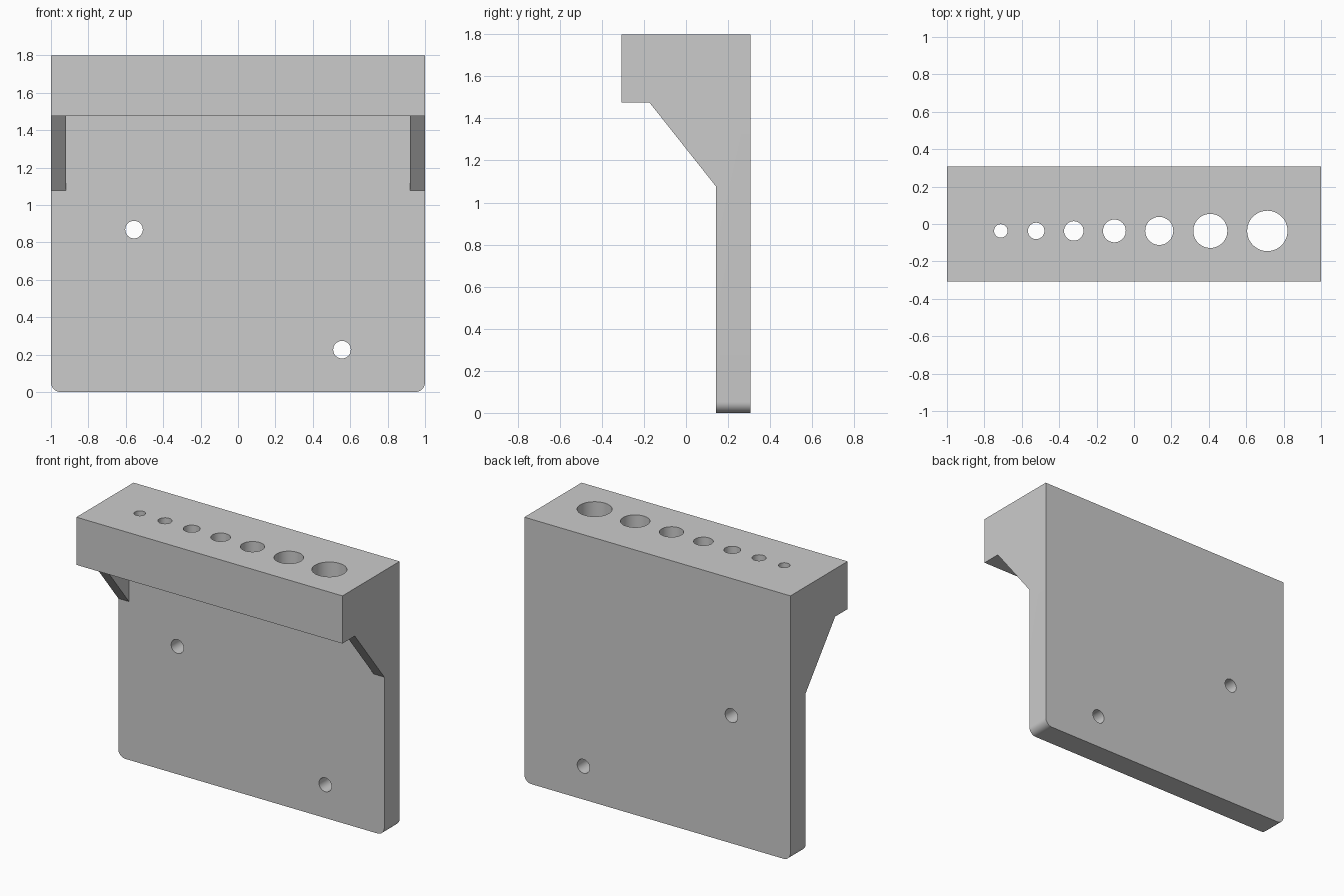
import bpy, bmesh
from math import pi
from mathutils import Matrix, Vector

if "Cube" in bpy.data.objects:
    bpy.data.objects.remove(bpy.data.objects["Cube"])


def make_object(name, bm):
    bmesh.ops.recalc_face_normals(bm, faces=bm.faces)
    mesh = bpy.data.meshes.new(name)
    bm.to_mesh(mesh)
    bm.free()
    obj = bpy.data.objects.new(name, mesh)
    bpy.context.collection.objects.link(obj)
    return obj


def side_prism(profile, x0, x1):
    """Extrude a (y, z) profile along x."""
    bm = bmesh.new()
    face = bm.faces.new([bm.verts.new((x0, y, z)) for y, z in profile])
    ext = bmesh.ops.extrude_face_region(bm, geom=[face])
    verts = [g for g in ext["geom"] if isinstance(g, bmesh.types.BMVert)]
    bmesh.ops.translate(bm, verts=verts, vec=(x1 - x0, 0, 0))
    return bm


def drill(name, center, radius, depth, along_y=False):
    bm = bmesh.new()
    mat = Matrix.Translation(center)
    if along_y:
        mat = mat @ Matrix.Rotation(pi / 2, 4, 'X')
    bmesh.ops.create_cone(bm, cap_ends=True, segments=48, radius1=radius,
                          radius2=radius, depth=depth, matrix=mat)
    return make_object(name, bm)


def combine(target, other, operation):
    mod = target.modifiers.new(other.name, 'BOOLEAN')
    mod.operation = operation
    mod.solver = 'EXACT'
    mod.object = other
    other.hide_render = True
    bpy.context.view_layer.objects.active = target
    bpy.ops.object.modifier_apply(modifier=mod.name)
    bpy.data.objects.remove(other)


TOP, SHELF, BACK, PLATE = 1.8, 1.476, 0.307, 0.143

# Back plate and top shelf as one L-shaped solid
bm = side_prism([(BACK, 0), (BACK, TOP), (-BACK, TOP), (-BACK, SHELF),
                 (PLATE, SHELF), (PLATE, 0)], -1, 1)
# Rounded bottom corners
corners = [e for e in bm.edges
           if all(v.co.z < 0.001 for v in e.verts)
           and abs(e.verts[0].co.x - e.verts[1].co.x) < 0.001]
bmesh.ops.bevel(bm, geom=corners, offset=0.052, offset_type='OFFSET',
                segments=8, profile=0.5, affect='EDGES')
holder = make_object("drill_bit_holder", bm)

# Triangular gussets at both ends
for x0, x1 in ((-1, -0.92), (0.92, 1)):
    gusset = make_object("gusset", side_prism(
        [(PLATE, SHELF), (-0.174, SHELF), (PLATE, 1.076)], x0, x1))
    combine(holder, gusset, 'UNION')

# Graduated row of holes through the shelf
for x, r in ((-0.712, 0.036), (-0.523, 0.044), (-0.322, 0.052), (-0.105, 0.061),
             (0.135, 0.075), (0.408, 0.091), (0.713, 0.108)):
    combine(holder, drill("bit_hole", Vector((x, -0.037, 1.64)), r, 0.5), 'DIFFERENCE')

# Mounting holes through the plate
for x, z in ((-0.556, 0.868), (0.556, 0.226)):
    combine(holder, drill("screw_hole", Vector((x, 0.225, z)), 0.047, 0.4, True),
            'DIFFERENCE')

holder.select_set(True)
bpy.context.view_layer.objects.active = holder
bpy.ops.object.shade_smooth_by_angle(angle=pi / 6)
